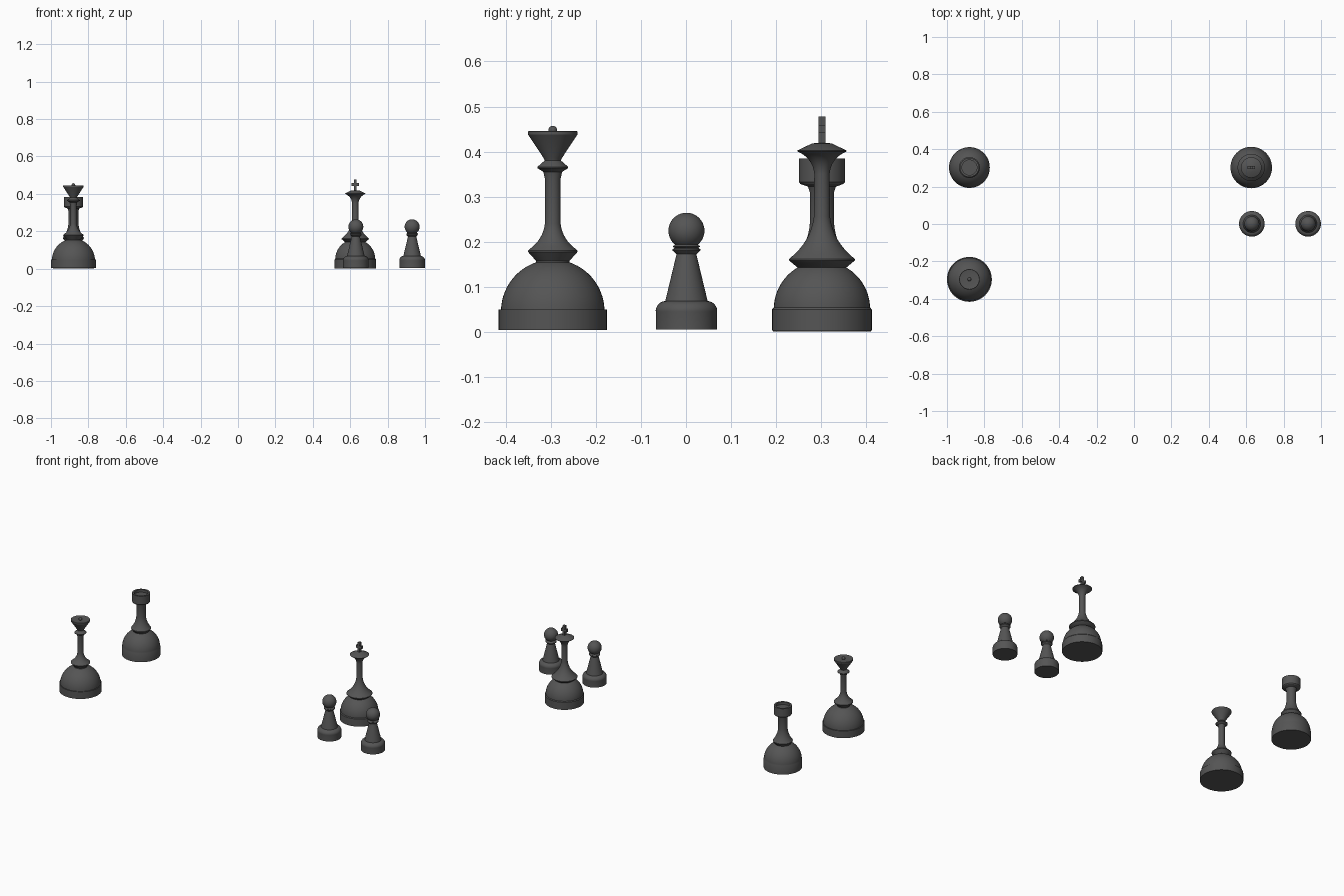
import bpy, bmesh, math

if "Cube" in bpy.data.objects:
    bpy.data.objects.remove(bpy.data.objects["Cube"])

SEG = 48
dark = bpy.data.materials.new("dark_grey")
dark.diffuse_color = (0.09, 0.09, 0.09, 1)
dark.use_nodes = True
dark.node_tree.nodes["Principled BSDF"].inputs["Base Color"].default_value = dark.diffuse_color


def finish(name, bm, loc):
    bmesh.ops.remove_doubles(bm, verts=bm.verts, dist=1e-5)
    bmesh.ops.recalc_face_normals(bm, faces=bm.faces)
    me = bpy.data.meshes.new(name)
    bm.to_mesh(me)
    bm.free()
    me.materials.append(dark)
    ob = bpy.data.objects.new(name, me)
    ob.location = loc
    bpy.context.collection.objects.link(ob)
    bpy.ops.object.select_all(action='DESELECT')
    ob.select_set(True)
    bpy.context.view_layer.objects.active = ob
    bpy.ops.object.shade_smooth_by_angle(angle=math.radians(32))
    return ob


def lathe(name, profile, loc):
    """Turn a list of (radius, z) points around the vertical axis."""
    bm = bmesh.new()
    vs = [bm.verts.new((r, 0, z)) for r, z in profile]
    es = [bm.edges.new(p) for p in zip(vs, vs[1:])]
    bmesh.ops.spin(bm, geom=vs + es, axis=(0, 0, 1), cent=(0, 0, 0),
                   angle=math.tau, steps=SEG, use_duplicate=False)
    return finish(name, bm, loc)


def arc(r, zc, a0, a1, n=12, rc=0.0):
    """Circular profile arc, angles in degrees above horizontal."""
    out = []
    for i in range(n + 1):
        a = math.radians(a0 + (a1 - a0) * i / n)
        out.append((max(0.0, rc + r * math.cos(a)), zc + r * math.sin(a)))
    return out


def sweep(p0, p1, p2, n=8):
    """Quadratic curve for the flared stems."""
    return [tuple((1-t)**2 * a + 2*t*(1-t) * b + t*t * c for a, b, c in zip(p0, p1, p2))
            for t in (i / n for i in range(n + 1))]


def base(r, dome_r, z0, zc, end):
    return [(0, z0), (r, z0), (r, 0.049)] + arc(dome_r, zc, 2, end, 14)


QUEEN, KING, ROOK = (-0.88, -0.296, 0), (0.627, 0.302, 0), (-0.88, 0.302, 0)

# Queen: domed base, collar, slim stem, ring and flared crown
lathe("queen_body", base(0.12, 0.115, 0.004, 0.045, 71)
      + [(0.037, 0.157), (0.055, 0.177), (0.055, 0.18)]
      + sweep((0.053, 0.182), (0.021, 0.205), (0.0175, 0.24))
      + [(0.0175, 0.34), (0.021, 0.355), (0.034, 0.363), (0.034, 0.366), (0.018, 0.38),
         (0.02, 0.385), (0.055, 0.438), (0.055, 0.444), (0.053, 0.446),
         (0.03, 0.442), (0, 0.444)], QUEEN)
lathe("queen_finial", arc(0.01, 0.447, -90, 90), QUEEN)

# King: domed base, wide collar, flaring stem and hat disc
lathe("king_body", base(0.111, 0.107, 0.002, 0.05, 60)
      + [(0.055, 0.143), (0.073, 0.158), (0.073, 0.161)]
      + sweep((0.071, 0.163), (0.025, 0.2), (0.018, 0.255))
      + sweep((0.017, 0.35), (0.02, 0.385), (0.054, 0.4))
      + [(0.055, 0.402), (0.022, 0.418), (0, 0.42)], KING)

# King cross: one outline extruded along y
half = [(0.007, 0.415), (0.007, 0.443), (0.019, 0.441), (0.019, 0.459),
        (0.007, 0.457), (0.008, 0.478)]
outline = half + [(-x, z) for x, z in reversed(half)]
bm = bmesh.new()
f = bm.faces.new([bm.verts.new((x, -0.008, z)) for x, z in outline])
ext = bmesh.ops.extrude_face_region(bm, geom=[f], use_keep_orig=True)
bmesh.ops.translate(bm, vec=(0, 0.016, 0),
                    verts=[v for v in ext["geom"] if isinstance(v, bmesh.types.BMVert)])
finish("king_cross", bm, KING)

# Rook: domed base, collar, thick stem and recessed turret
lathe("rook_body", base(0.109, 0.107, 0.0, 0.05, 65)
      + [(0.046, 0.148), (0.056, 0.162), (0.056, 0.166)]
      + sweep((0.054, 0.168), (0.03, 0.2), (0.027, 0.24))
      + [(0.027, 0.31), (0.031, 0.322), (0.048, 0.328), (0.051, 0.332), (0.051, 0.384),
         (0.04, 0.384), (0.04, 0.368), (0, 0.368)], ROOK)

# Two pawns
for i, x in enumerate((0.63, 0.931)):
    loc = (x, 0.001, 0)
    lathe(f"pawn_body_{i + 1}", [(0, 0.005), (0.068, 0.005), (0.068, 0.044)]
          + arc(0.023, 0.045, 5, 85, 6, 0.0455)
          + [(0.047, 0.068), (0.022, 0.172), (0.031, 0.18), (0.031, 0.183),
             (0.026, 0.186), (0.031, 0.189), (0.022, 0.195), (0, 0.195)], loc)
    lathe(f"pawn_head_{i + 1}", arc(0.04, 0.224, -90, 90, 20), loc)
